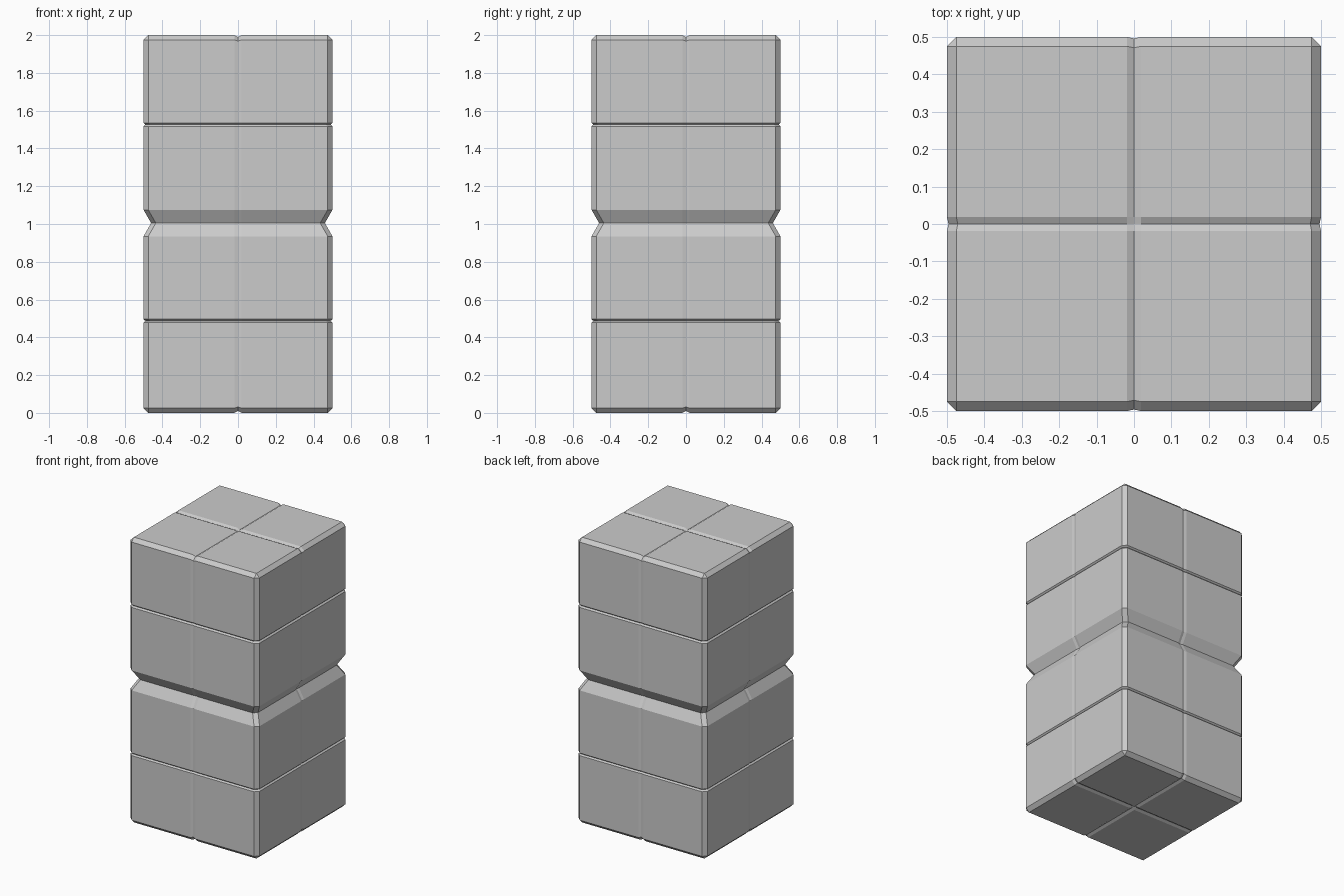
import bpy, bmesh

if "Cube" in bpy.data.objects:
    bpy.data.objects.remove(bpy.data.objects["Cube"])

C = 0.025      # edge chamfer
W = 0.019      # half width of the centre grooves
SIDE_G = 0.004 # depth of centre grooves on the sides
CAP_G = 0.010  # depth of centre grooves on top and bottom

bm = bmesh.new()


def ring(z, h, a, dip=0.0):
    """Square section with half size h, flats reaching +-a, notched mid-sides."""
    pts = [(-a, -h, z), (-W, -h, z), (0, -h + SIDE_G, z + dip), (W, -h, z), (a, -h, z)]
    out = []
    for _ in range(4):
        out += [bm.verts.new(p) for p in pts]
        pts = [(-y, x, zz) for x, y, zz in pts]
    return out


def cap(z, dip):
    """5 x 5 grid whose centre lines are sunk to form crossing grooves."""
    e = 0.5 - C
    s = [-e, -W, 0, W, e]

    def co(i, j):
        x, y = s[i], s[j]
        if i == 2 and j in (0, 4):
            y -= SIDE_G * (1 if y > 0 else -1)
        if j == 2 and i in (0, 4):
            x -= SIDE_G * (1 if x > 0 else -1)
        return x, y, z + (dip if 2 in (i, j) else 0)

    g = [[bm.verts.new(co(i, j)) for j in range(5)] for i in range(5)]
    for i in range(4):
        for j in range(4):
            bm.faces.new((g[i][j], g[i + 1][j], g[i + 1][j + 1], g[i][j + 1]))


# (height, inset, centre dip): chamfers, shallow seams and the deep waist
levels = [(0, C, CAP_G), (C, 0, 0.007),
          (0.478, 0, 0), (0.487, 0.01, 0), (0.496, 0, 0),
          (0.935, 0, 0), (1.005, 0.04, 0), (1.075, 0, 0),
          (1.517, 0, 0), (1.527, 0.01, 0), (1.536, 0, 0),
          (2 - C, 0, -0.007), (2, C, -CAP_G)]
rings = []
for z, inset, dip in levels:
    end = z in (0, 2)
    rings.append(ring(z, 0.5 - inset, 0.5 - C - (0 if end else inset), dip))
for lo, hi in zip(rings, rings[1:]):
    for k in range(20):
        n = (k + 1) % 20
        bm.faces.new((lo[k], lo[n], hi[n], hi[k]))

cap(0, CAP_G)
cap(2, -CAP_G)
bmesh.ops.remove_doubles(bm, verts=bm.verts, dist=0.0005)
bmesh.ops.recalc_face_normals(bm, faces=bm.faces)

mesh = bpy.data.meshes.new("stone_pillar_block")
bm.to_mesh(mesh)
bm.free()
bpy.context.collection.objects.link(bpy.data.objects.new("stone_pillar_block", mesh))
